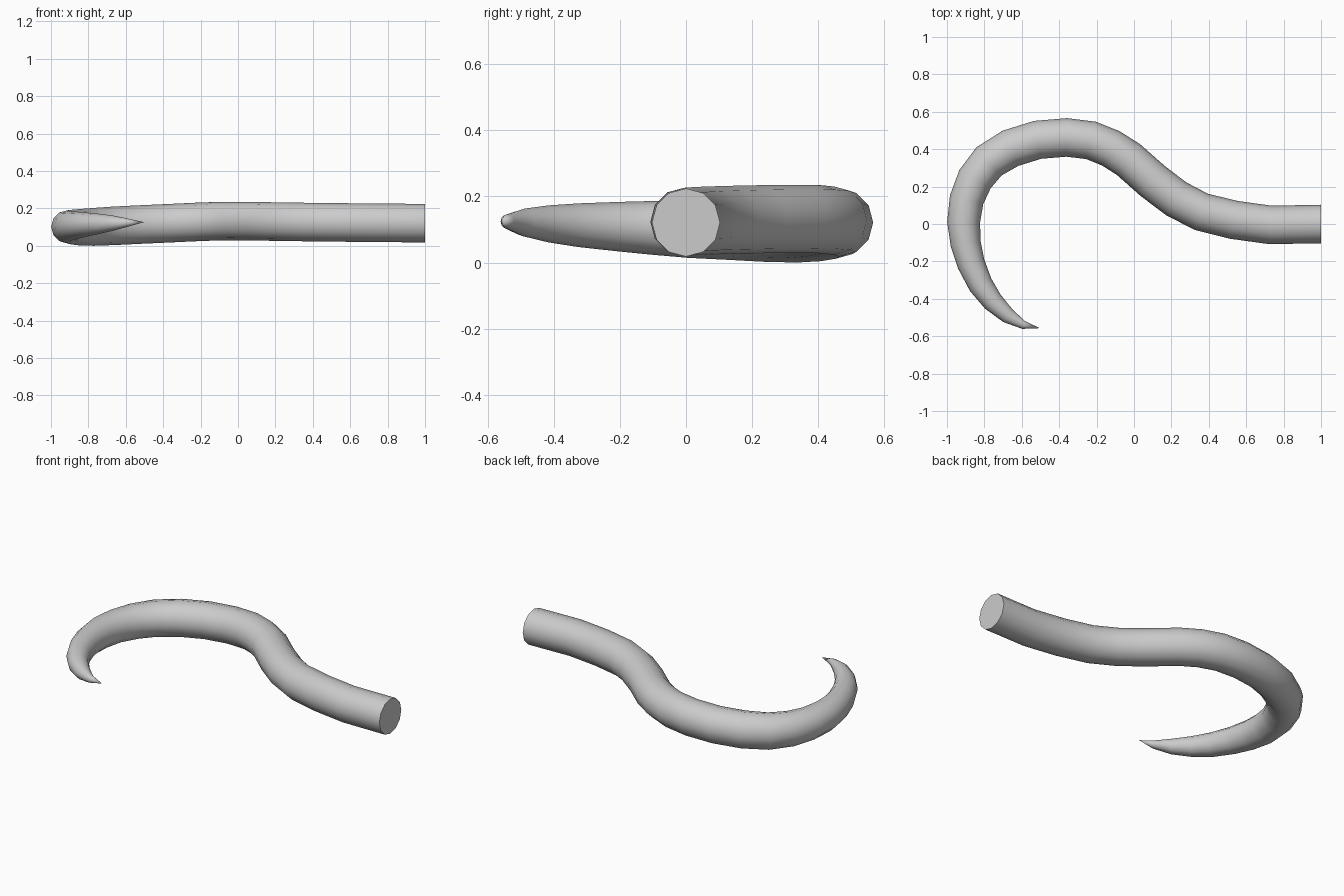
import bpy, bmesh, math
from mathutils import Vector

if "Cube" in bpy.data.objects:
    bpy.data.objects.remove(bpy.data.objects["Cube"])

SIDES = 12
# centre line from blunt end to the last ring before the point: x, y, z, radius
PATH = [
    (1.00, 0.000, .121, .103), (0.73, -.005, .123, .103), (0.535, .022, .125, .103),
    (0.36, .065, .127, .103), (0.225, .135, .129, .103), (0.10, .230, .131, .103),
    (-.03, .345, .132, .103), (-.125, .405, .131, .103), (-.23, .447, .127, .103),
    (-.36, .463, .121, .103), (-.515, .450, .114, .103), (-.66, .405, .107, .103),
    (-.775, .335, .101, .101), (-.85, .240, .099, .097), (-.895, .130, .100, .092),
    (-.911, .010, .102, .088), (-.90, -.105, .105, .081), (-.87, -.215, .109, .074),
    (-.82, -.325, .113, .066), (-.755, -.415, .117, .056), (-.675, -.490, .121, .042),
    (-.59, -.540, .124, .022),
]
TIP = Vector((-.503, -.557, .126))

bm = bmesh.new()
pts = [Vector(p[:3]) for p in PATH]
line = pts + [TIP]

# rings square to the path
rings = []
for i, p in enumerate(pts):
    if i == 0:
        tangent = Vector((-1, 0, 0))
    else:
        tangent = ((line[i + 1] - p).normalized() + (p - line[i - 1]).normalized()).normalized()
    side = tangent.cross(Vector((0, 0, 1))).normalized()
    up = side.cross(tangent)
    r = PATH[i][3]
    rings.append([bm.verts.new(p + r * (math.cos(a) * side + math.sin(a) * up))
                  for a in (2 * math.pi * k / SIDES for k in range(SIDES))])

# skin, flat end cap and pointed tip
for a, b in zip(rings, rings[1:]):
    for k in range(SIDES):
        n = (k + 1) % SIDES
        bm.faces.new((a[k], a[n], b[n], b[k]))
bm.faces.new(rings[0])
tip = bm.verts.new(TIP)
for k in range(SIDES):
    bm.faces.new((rings[-1][k], rings[-1][(k + 1) % SIDES], tip))
bmesh.ops.recalc_face_normals(bm, faces=bm.faces[:])

mesh = bpy.data.meshes.new("curved_tail")
bm.to_mesh(mesh)
bm.free()
tail = bpy.data.objects.new("curved_tail", mesh)
bpy.context.collection.objects.link(tail)

# smooth sides, crisp cap edge
bpy.context.view_layer.objects.active = tail
tail.select_set(True)
bpy.ops.object.shade_smooth_by_angle(angle=math.radians(50))
